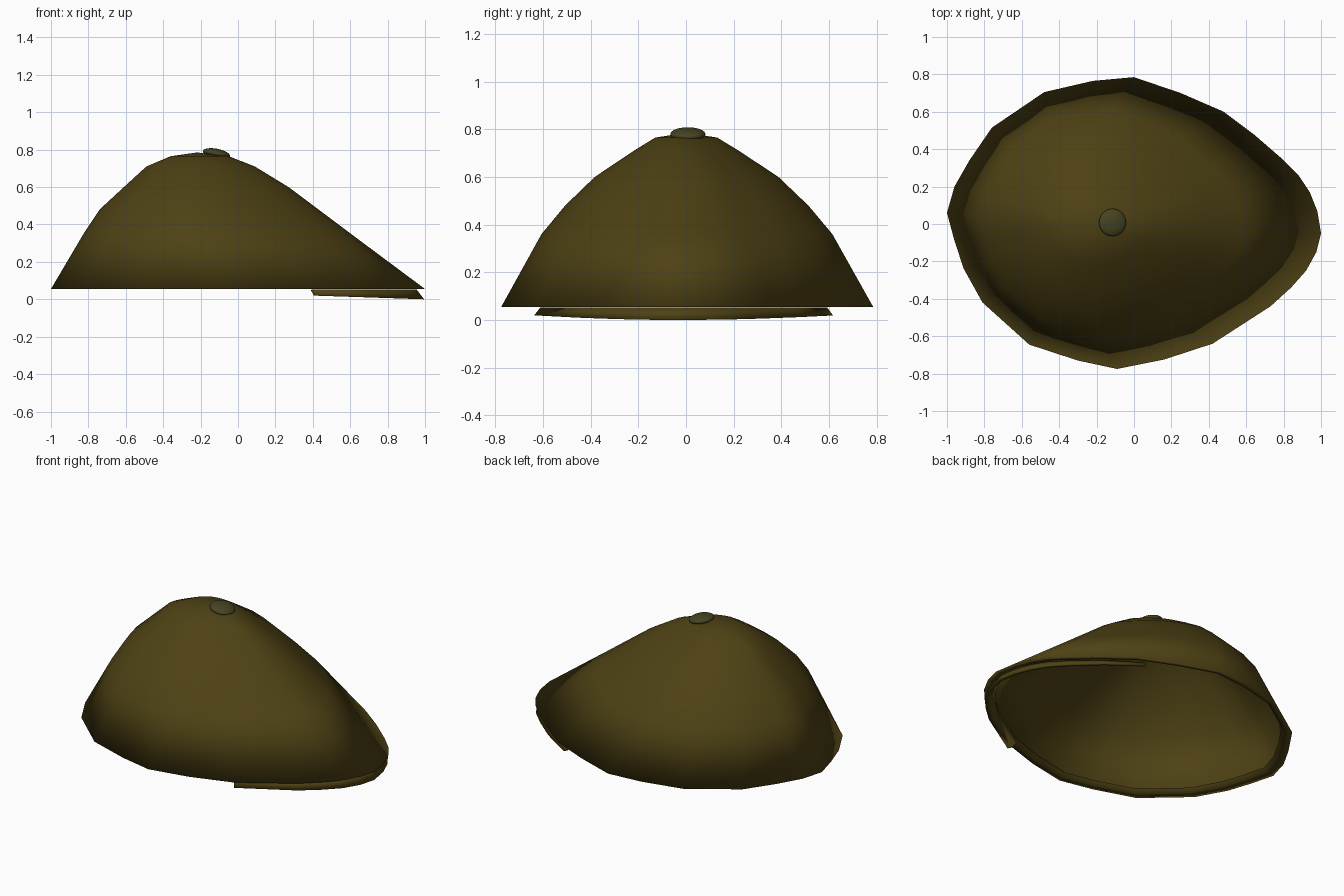
import bpy, bmesh, math

if "Cube" in bpy.data.objects:
    bpy.data.objects.remove(bpy.data.objects["Cube"])

def material(name, rgb):
    m = bpy.data.materials.new(name)
    m.diffuse_color = (*rgb, 1)
    m.use_nodes = True
    m.node_tree.nodes["Principled BSDF"].inputs["Base Color"].default_value = m.diffuse_color
    return m

cloth = material("olive_cloth", (0.075, 0.053, 0.007))
button_cloth = material("button_cloth", (0.06, 0.058, 0.016))

# Brim outline seen from above, counter-clockwise from the front tip (+x)
OUTLINE = [(1, -.05), (.98, .07), (.94, .17), (.88, .26), (.79, .35), (.64, .48), (.48, .60),
           (.25, .70), (0, .785), (-.22, .765), (-.48, .705), (-.76, .515), (-.88, .34),
           (-.96, .20), (-1, .06), (-.96, -.09), (-.91, -.24), (-.81, -.42), (-.56, -.645),
           (-.30, -.73), (-.09, -.775), (.16, -.725), (.42, -.64), (.73, -.44), (.84, -.34),
           (.92, -.25), (.975, -.15)]

def finish(bm, name, mat):
    bmesh.ops.recalc_face_normals(bm, faces=bm.faces[:])
    mesh = bpy.data.meshes.new(name)
    bm.to_mesh(mesh)
    bm.free()
    ob = bpy.data.objects.new(name, mesh)
    bpy.context.collection.objects.link(ob)
    mesh.materials.append(mat)
    for p in mesh.polygons:
        p.use_smooth = True
    return ob

def bridge(bm, a, b, closed=True):
    n = len(a)
    for i in range(n if closed else n - 1):
        j = (i + 1) % n
        bm.faces.new((a[i], a[j], b[j], b[i]))

# Crown: outline rescaled level by level (xmin, xmax, half width, z), with inner lip first
LEVELS = [(-.93, .93, .73, .085), (-.95, .95, .745, .06), (-1, 1, .78, .055),
          (-.82, .59, .61, .36), (-.74, .43, .51, .48), (-.61, .27, .385, .60),
          (-.49, .09, .22, .71), (-.36, -.05, .13, .765)]
bm = bmesh.new()
rings = []
for x0, x1, w, z in LEVELS:
    rings.append([bm.verts.new(((x0 + x1) / 2 + x * (x1 - x0) / 2, y * w / .78, z))
                  for x, y in OUTLINE])
for a, b in zip(rings, rings[1:]):
    bridge(bm, a, b)
apex = bm.verts.new((-.22, 0, .785))
for i, v in enumerate(rings[-1]):
    bm.faces.new((v, rings[-1][(i + 1) % len(OUTLINE)], apex))
finish(bm, "cap_crown", cloth)

# Visor: narrow flared band below the front edge
arc = OUTLINE[22:] + OUTLINE[:7]
arc[-1] = (.43, .62)
bm = bmesh.new()
strips = []
for scale, lift in ((.955, 1), (.995, 0), (.965, .05), (.925, .95)):
    strip = []
    for x, y in arc:
        low = .02 * (1 - x) / .6
        strip.append(bm.verts.new((x * scale, y * scale, low + (.052 - low) * lift)))
    strips.append(strip)
for k in range(4):
    bridge(bm, strips[k], strips[(k + 1) % 4], False)
for end in (0, -1):
    bm.faces.new([s[end] for s in strips])
finish(bm, "visor_band", cloth)

# Button on the crown
bm = bmesh.new()
bmesh.ops.create_uvsphere(bm, u_segments=24, v_segments=12, radius=1)
button = finish(bm, "top_button", button_cloth)
button.scale = (.074, .074, .026)
button.location = (-.115, .008, .779)
button.rotation_euler = (0, math.radians(11), 0)
